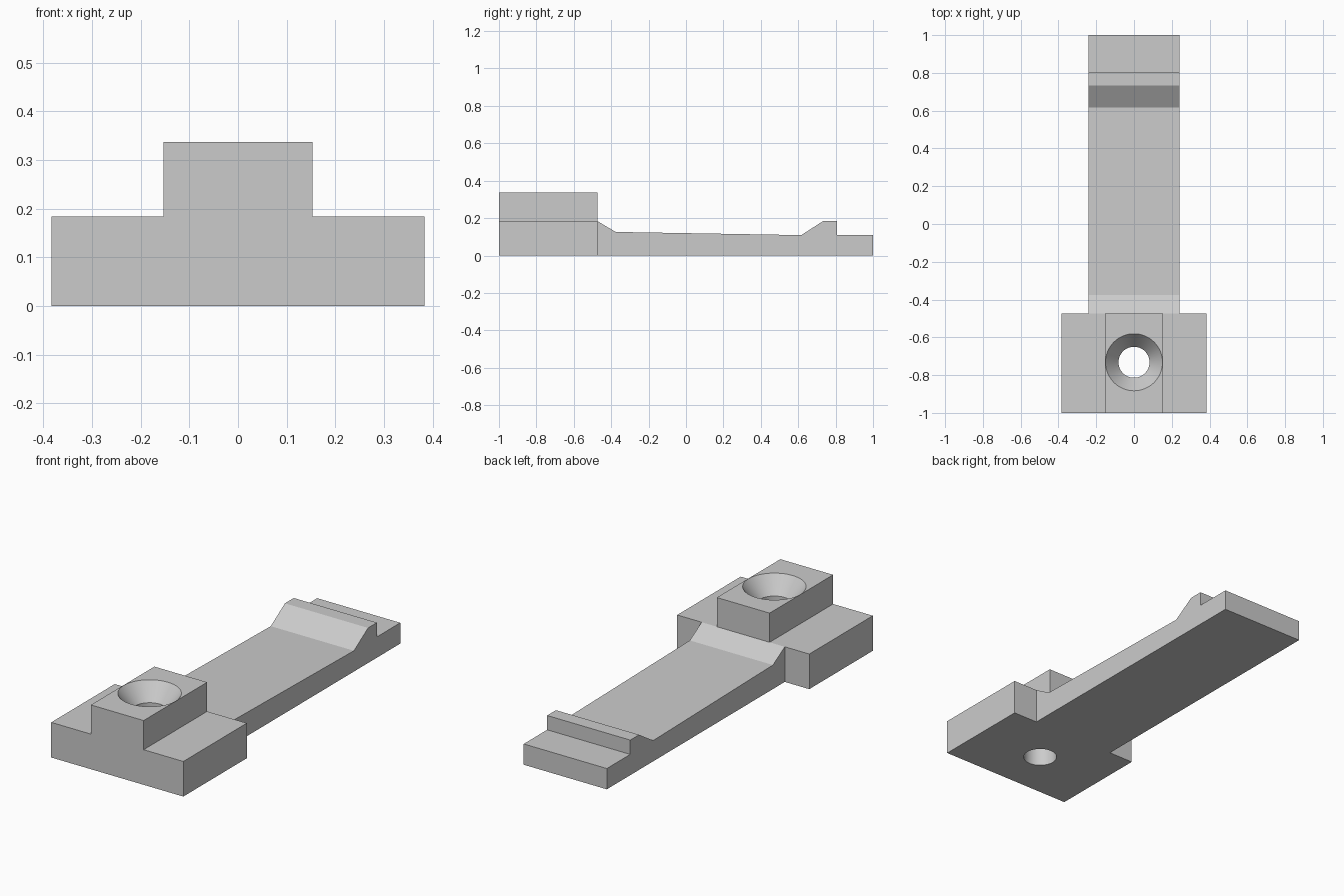
import bpy
import bmesh
import math
from mathutils import Vector

cube = bpy.data.objects.get("Cube")
if cube:
    bpy.data.objects.remove(cube, do_unlink=True)

grey = bpy.data.materials.new("plain grey")
grey.use_nodes = True
COLOUR = (0.6, 0.6, 0.6, 1)
grey.diffuse_color = COLOUR
grey.node_tree.nodes["Principled BSDF"].inputs["Base Color"].default_value = COLOUR


def finish(name, bm):
    bmesh.ops.recalc_face_normals(bm, faces=bm.faces)
    mesh = bpy.data.meshes.new(name)
    bm.to_mesh(mesh)
    bm.free()
    obj = bpy.data.objects.new(name, mesh)
    mesh.materials.append(grey)
    bpy.context.collection.objects.link(obj)
    return obj


def extrude(name, points, direction):
    """Solid made by sweeping a flat outline along a direction."""
    bm = bmesh.new()
    face = bm.faces.new([bm.verts.new(p) for p in points])
    result = bmesh.ops.extrude_face_region(bm, geom=[face], use_keep_orig=True)
    moved = [g for g in result["geom"] if isinstance(g, bmesh.types.BMVert)]
    bmesh.ops.translate(bm, verts=moved, vec=Vector(direction))
    return finish(name, bm)


def lathe(name, profile, centre_y, sides=64):
    """Capped solid of revolution around a vertical axis."""
    bm = bmesh.new()
    rings = []
    for r, z in profile:
        angles = [math.tau * i / sides for i in range(sides)]
        rings.append([bm.verts.new((r * math.cos(a), centre_y + r * math.sin(a), z))
                      for a in angles])
    for low, high in zip(rings, rings[1:]):
        for i in range(sides):
            j = (i + 1) % sides
            bm.faces.new((low[i], low[j], high[j], high[i]))
    bm.faces.new(rings[0])
    bm.faces.new(rings[-1])
    return finish(name, bm)


def combine(target, other, operation):
    mod = target.modifiers.new(operation.lower(), "BOOLEAN")
    mod.operation = operation
    mod.solver = "EXACT"
    mod.object = other
    bpy.context.view_layer.objects.active = target
    bpy.ops.object.modifier_apply(modifier=mod.name)
    bpy.data.objects.remove(other, do_unlink=True)


SHOULDER, TOP, HEAD_BACK = 0.184, 0.337, -0.474

# Wide head with a raised centre block
half = [(0.383, 0), (0.383, SHOULDER), (0.153, SHOULDER), (0.153, TOP)]
outline = half + [(-x, z) for x, z in reversed(half)]
clip = extrude("mounting_clip", [(x, -1, z) for x, z in outline],
               (0, HEAD_BACK + 1, 0))

# Thin tapering arm with a ramped catch near its tip
side = [(HEAD_BACK, 0), (HEAD_BACK, SHOULDER), (-0.376, 0.126), (0.616, 0.109),
        (0.733, SHOULDER), (0.806, SHOULDER), (0.806, 0.109), (1, 0.109), (1, 0)]
arm = extrude("arm", [(-0.241, y, z) for y, z in side], (0.482, 0, 0))
combine(clip, arm, "UNION")

# Countersunk screw hole through the head
screw = lathe("screw_cutter", [(0.082, -0.1), (0.082, 0.249), (0.151, TOP),
                               (0.19, TOP + 0.05)], -0.732)
combine(clip, screw, "DIFFERENCE")

bpy.ops.object.select_all(action="DESELECT")
clip.select_set(True)
bpy.context.view_layer.objects.active = clip
bpy.ops.object.shade_smooth_by_angle(angle=math.radians(25))
